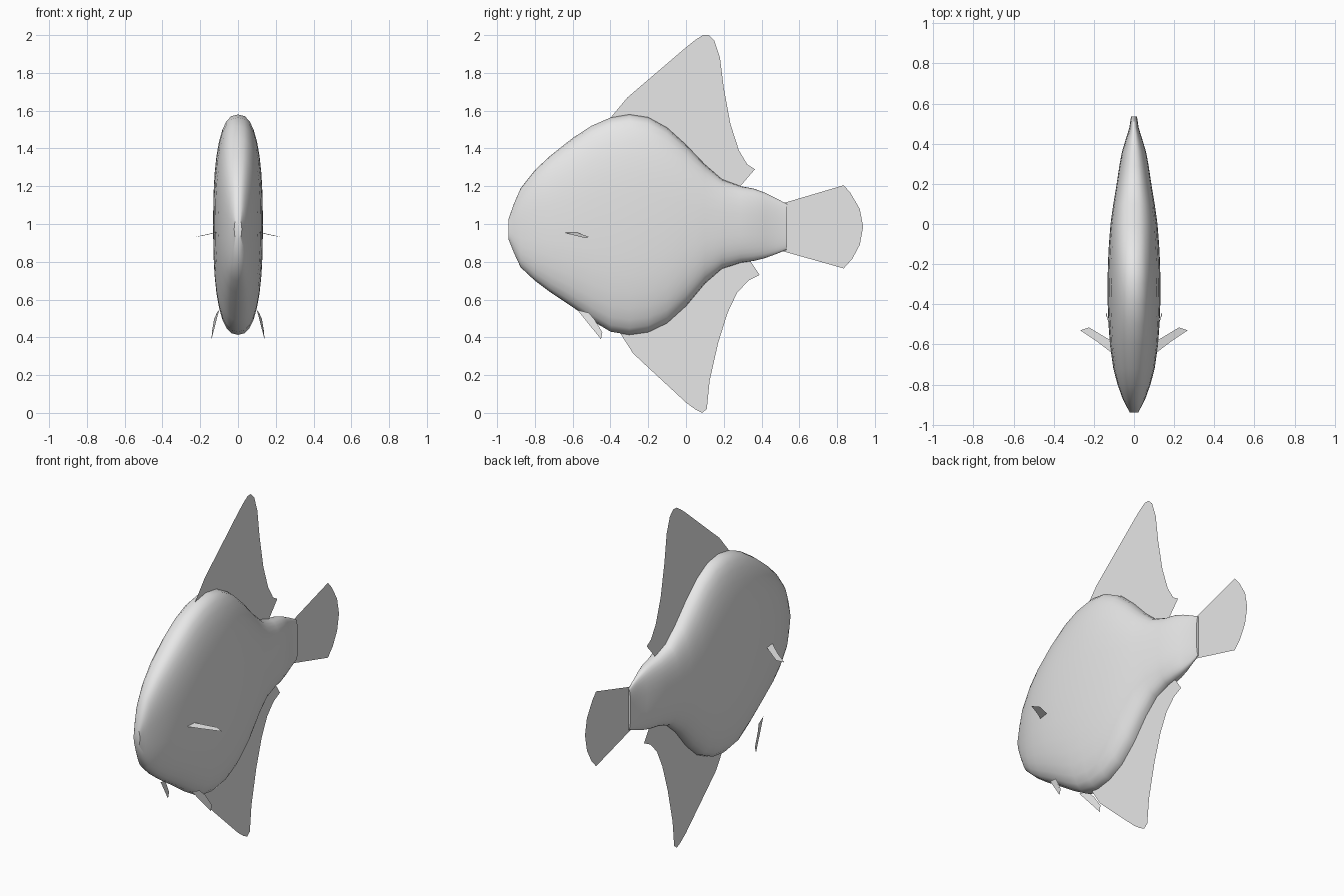
import bpy
import bmesh
from math import cos, sin, pi, copysign

cube = bpy.data.objects.get("Cube")
if cube:
    bpy.data.objects.remove(cube, do_unlink=True)

# One plain grey for the whole fish
grey = bpy.data.materials.new("pale_grey")
grey.use_nodes = True
COLOUR = (0.8, 0.8, 0.8, 1)
grey.diffuse_color = COLOUR
grey.node_tree.nodes["Principled BSDF"].inputs["Base Color"].default_value = COLOUR


def finish(name, bm):
    mesh = bpy.data.meshes.new(name)
    bm.to_mesh(mesh)
    bm.free()
    mesh.materials.append(grey)
    obj = bpy.data.objects.new(name, mesh)
    bpy.context.collection.objects.link(obj)
    return obj


def power(value, exponent):
    return copysign(abs(value) ** exponent, value)


def loft(name, stations, sides=32, roundness=0.8):
    """Skin superelliptic rings along y: (y, top, bottom, half width)."""
    bm = bmesh.new()
    rings = []
    for y, top, bottom, width in stations:
        mid, half = (top + bottom) / 2, (top - bottom) / 2
        ring = []
        for i in range(sides):
            a = 2 * pi * i / sides
            ring.append(bm.verts.new((width * power(cos(a), roundness), y,
                                      mid + half * power(sin(a), roundness))))
        rings.append(ring)
    for r, s in zip(rings, rings[1:]):
        for i in range(sides):
            j = (i + 1) % sides
            bm.faces.new((r[i], r[j], s[j], s[i]))
    bm.faces.new(rings[0])
    bm.faces.new(rings[-1])
    bmesh.ops.recalc_face_normals(bm, faces=bm.faces)
    return finish(name, bm)


def sheet(name, points):
    """Flat fin made of a single outline."""
    bm = bmesh.new()
    bm.faces.new([bm.verts.new(p) for p in points])
    return finish(name, bm)


def centre_fin(name, outline):
    return sheet(name, [(0, y, z) for y, z in outline])


def paired_fin(name, points):
    for side, s in (("left", 1), ("right", -1)):
        sheet(f"{side}_{name}", [(s * x, y, z) for x, y, z in points][::s])


# Body, nose to tail root
body = loft("body", [
    (-0.94, 1.025, 0.92, 0.02), (-0.91, 1.11, 0.845, 0.037),
    (-0.875, 1.19, 0.77, 0.055), (-0.8, 1.285, 0.7, 0.082),
    (-0.72, 1.36, 0.64, 0.103), (-0.6, 1.455, 0.56, 0.12),
    (-0.5, 1.52, 0.49, 0.127), (-0.4, 1.563, 0.43, 0.131),
    (-0.3, 1.58, 0.413, 0.132), (-0.2, 1.565, 0.427, 0.13),
    (-0.1, 1.51, 0.475, 0.125), (0, 1.42, 0.565, 0.117),
    (0.1, 1.315, 0.685, 0.103), (0.19, 1.237, 0.763, 0.088),
    (0.29, 1.2, 0.795, 0.073), (0.36, 1.187, 0.805, 0.06),
    (0.42, 1.165, 0.82, 0.042), (0.48, 1.135, 0.842, 0.023),
    (0.535, 1.105, 0.865, 0.015)])
bpy.context.view_layer.objects.active = body
body.select_set(True)
bpy.ops.object.shade_smooth_by_angle(angle=pi / 5)
body.select_set(False)

# Tall fins above and below, roots buried in the body
centre_fin("dorsal_fin", [
    (-0.41, 1.55), (-0.31, 1.67), (0, 1.935), (0.05, 1.975), (0.09, 2),
    (0.12, 2), (0.15, 1.97), (0.18, 1.88), (0.2, 1.72), (0.235, 1.53),
    (0.28, 1.39), (0.325, 1.315), (0.365, 1.29), (0.27, 1.18),
    (0.1, 1.2), (-0.1, 1.4), (-0.3, 1.5)])
centre_fin("anal_fin", [
    (-0.36, 0.44), (-0.28, 0.315), (-0.2, 0.24), (0, 0.055), (0.05, 0.018),
    (0.085, 0), (0.11, 0.02), (0.125, 0.17), (0.17, 0.37), (0.22, 0.53),
    (0.27, 0.635), (0.33, 0.7), (0.39, 0.73), (0.33, 0.82),
    (0.1, 0.78), (-0.1, 0.56), (-0.3, 0.47)])

# Fan shaped tail
centre_fin("tail_fin", [
    (0.48, 1.1), (0.835, 1.205), (0.87, 1.165), (0.92, 1.08), (0.938, 0.985),
    (0.92, 0.89), (0.88, 0.815), (0.835, 0.765), (0.48, 0.865)])

# Small side fins and belly fins
paired_fin("pectoral_fin", [
    (0.1, -0.65, 0.957), (0.185, -0.585, 0.938), (0.268, -0.53, 0.925),
    (0.225, -0.515, 0.932), (0.1, -0.59, 0.96)])
paired_fin("pelvic_fin", [
    (0.1, -0.575, 0.545), (0.14, -0.45, 0.39), (0.138, -0.443, 0.427),
    (0.127, -0.485, 0.496), (0.112, -0.515, 0.53)])
